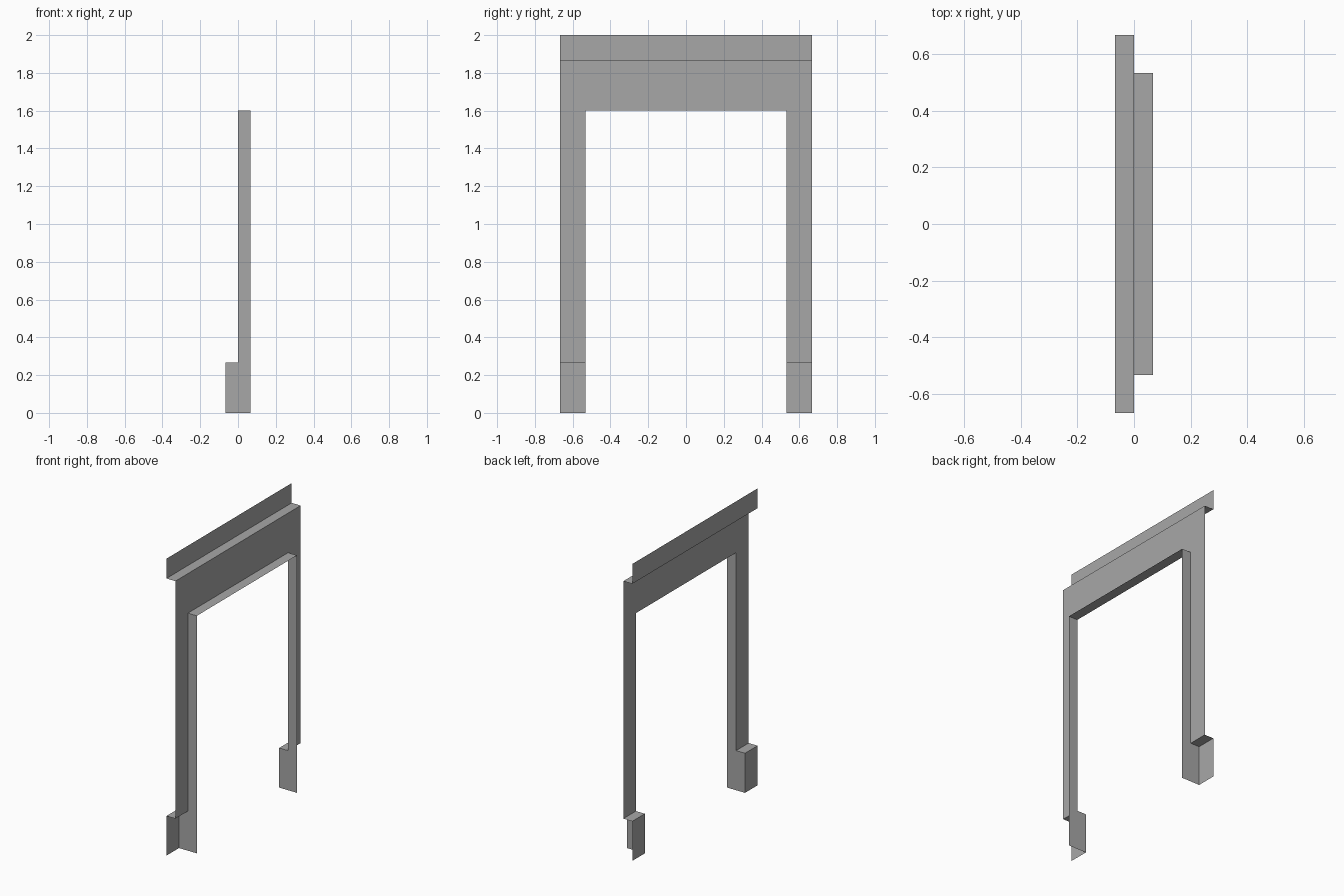
import bpy
import bmesh
from mathutils import Vector

cube = bpy.data.objects.get("Cube")
if cube:
    bpy.data.objects.remove(cube, do_unlink=True)

# Main dimensions
STEP = 0.0667     # depth of every projection and reveal
HALF = 0.6667     # half width of the frame
OPEN = 0.5333     # half width of the doorway
TOP = 2.0
BAND = 1.8667     # underside of the top band
HEAD = 1.6        # top of the doorway
PLINTH = 0.2667   # top of the plinth blocks

grey = bpy.data.materials.new("plain grey")
grey.use_nodes = True
colour = (0.39, 0.39, 0.39, 1)
grey.diffuse_color = colour
grey.node_tree.nodes["Principled BSDF"].inputs["Base Color"].default_value = colour


def sheet(name, points, facing):
    """One flat open sheet whose normal points along facing."""
    bm = bmesh.new()
    face = bm.faces.new([bm.verts.new(p) for p in points])
    face.normal_update()
    if face.normal.dot(Vector(facing)) < 0:
        face.normal_flip()
    mesh = bpy.data.meshes.new(name)
    bm.to_mesh(mesh)
    bm.free()
    mesh.materials.append(grey)
    obj = bpy.data.objects.new(name, mesh)
    bpy.context.collection.objects.link(obj)
    return obj


def upright(name, x, y0, y1, z0, z1):
    return sheet(name, [(x, y0, z0), (x, y1, z0), (x, y1, z1), (x, y0, z1)], (-1, 0, 0))


def level(name, z, x0, x1, y0, y1, up):
    return sheet(name, [(x0, y0, z), (x1, y0, z), (x1, y1, z), (x0, y1, z)], (0, 0, up))


# Wall face around the doorway
outline = [(-HALF, PLINTH), (-HALF, BAND), (HALF, BAND), (HALF, PLINTH),
           (OPEN, PLINTH), (OPEN, HEAD), (-OPEN, HEAD), (-OPEN, PLINTH)]
sheet("wall_face", [(0, y, z) for y, z in outline], (-1, 0, 0))

# Projecting top band and its underside
upright("top_band", -STEP, -HALF, HALF, BAND, TOP)
level("top_band_underside", BAND, -STEP, 0, -HALF, HALF, -1)

# Reveal over the doorway
level("head_reveal", HEAD, 0, STEP, -OPEN, OPEN, -1)

# Jamb reveals and plinth blocks on both sides
jamb = [(-STEP, 0), (STEP, 0), (STEP, HEAD), (0, HEAD), (0, PLINTH), (-STEP, PLINTH)]
for label, s in (("front", -1), ("back", 1)):
    sheet(label + "_jamb", [(x, s * OPEN, z) for x, z in jamb], (0, -s, 0))
    upright(label + "_plinth_face", -STEP, s * OPEN, s * HALF, 0, PLINTH)
    level(label + "_plinth_top", PLINTH, -STEP, 0, s * OPEN, s * HALF, 1)
